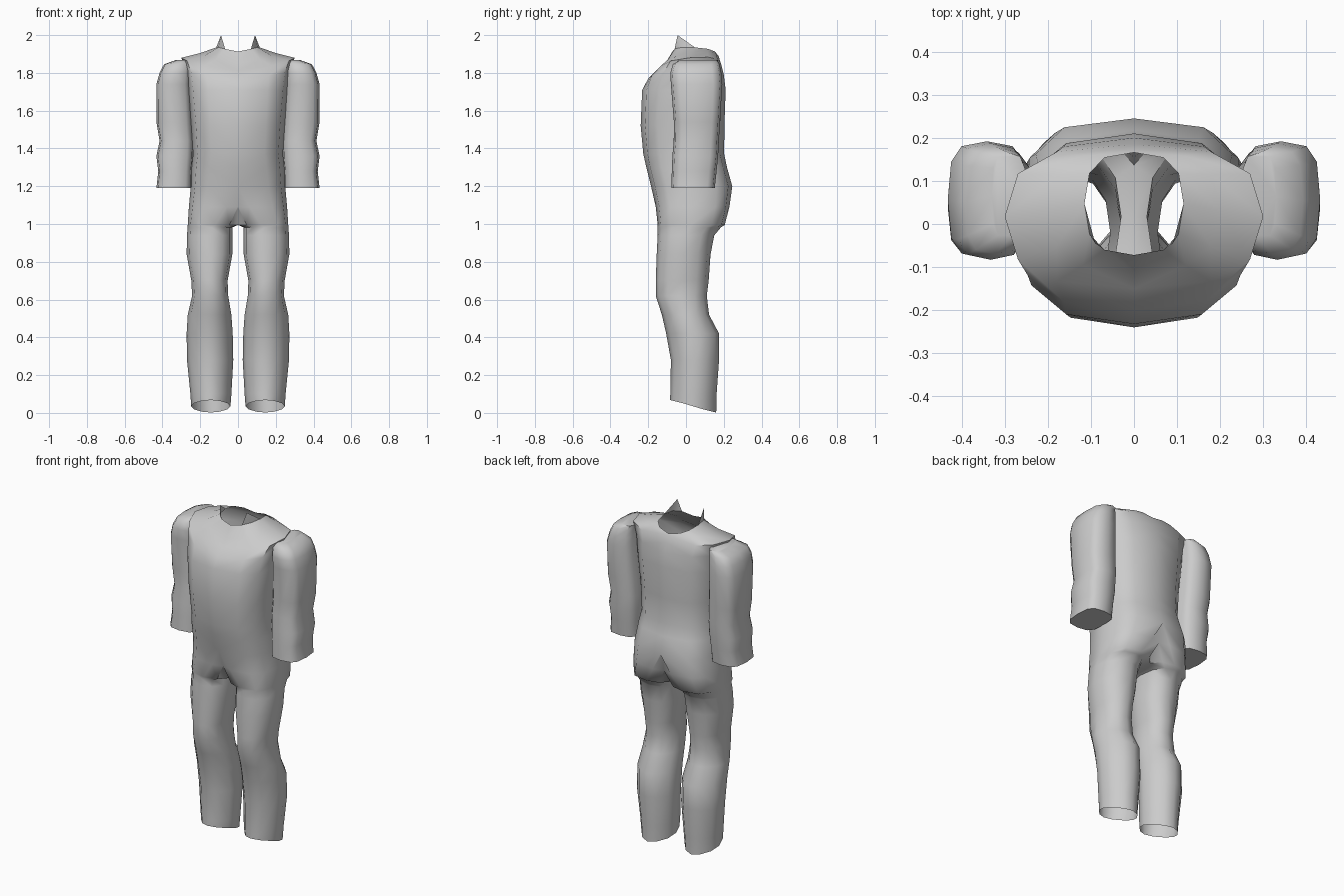
import bpy, bmesh
from math import sin, cos, radians, copysign

cube = bpy.data.objects.get("Cube")
if cube:
    bpy.data.objects.remove(cube)

cloth = bpy.data.materials.new("grey_cloth")
cloth.use_nodes = True
GREY = (0.6, 0.6, 0.6, 1)
cloth.diffuse_color = GREY
cloth.node_tree.nodes["Principled BSDF"].inputs["Base Color"].default_value = GREY

SIDES = 12


def power(value, p):
    return copysign(abs(value) ** p, value) if abs(value) > 1e-6 else 0.0


def section(z, inner, centre, outer, front, back, p, lift=0, tilt=0):
    """Closed rounded section, running from the front round the outer side."""
    points = []
    for k in range(SIDES):
        a = radians(360 * k / SIDES - 90)
        half = outer - centre if cos(a) >= 0 else centre - inner
        x = centre + half * power(cos(a), p)
        y = (front + back) / 2 + (back - front) / 2 * power(sin(a), p)
        if inner == 0 and x < 0.025:
            x = 0
        points.append((x, y, z + lift * abs(cos(a)) - tilt * sin(a)))
    return points


def loft(bm, sections):
    """Skin the sections, leaving out walls lying on the mirror plane."""
    rings = [[bm.verts.new(p) for p in s] for s in sections]
    for a, b in zip(rings, rings[1:]):
        for k in range(SIDES):
            n = (k + 1) % SIDES
            quad = (a[k], a[n], b[n], b[k])
            if max(v.co.x for v in quad) > 0.001:
                bm.faces.new(quad)
    return rings


def finish(bm, name, angle):
    """Turn a half mesh into a mirrored, smooth shaded object."""
    bmesh.ops.delete(bm, geom=[v for v in bm.verts if not v.link_faces], context="VERTS")
    bmesh.ops.recalc_face_normals(bm, faces=bm.faces)
    mesh = bpy.data.meshes.new(name)
    bm.to_mesh(mesh)
    bm.free()
    mesh.materials.append(cloth)
    obj = bpy.data.objects.new(name, mesh)
    bpy.context.collection.objects.link(obj)
    mirror = obj.modifiers.new("mirror", "MIRROR")
    mirror.use_clip = True
    bpy.ops.object.select_all(action="DESELECT")
    obj.select_set(True)
    bpy.context.view_layer.objects.active = obj
    bpy.ops.object.shade_smooth_by_angle(angle=radians(angle))


# Lower leg: height, inner x, centre x, outer x, front y, back y
calf = [
    (0.10, 0.035, 0.145, 0.252, -0.083, 0.162),
    (0.28, 0.025, 0.145, 0.27, -0.08, 0.175),
    (0.42, 0.028, 0.145, 0.272, -0.105, 0.175),
    (0.52, 0.035, 0.145, 0.266, -0.128, 0.122),
]
thigh = [
    (0.62, 0.052, 0.145, 0.243, -0.16, 0.11),
    (0.70, 0.055, 0.145, 0.247, -0.16, 0.12),
    (0.84, 0.03, 0.14, 0.272, -0.155, 0.13),
    (0.94, 0.03, 0.14, 0.27, -0.15, 0.15),
    (0.982, 0.03, 0.14, 0.267, -0.15, 0.185),
]
# Hips, where the two legs merge
hips = [
    (0.995, 0, 0.12, 0.266, -0.15, 0.205),
    (1.09, 0, 0.06, 0.26, -0.16, 0.23),
    (1.20, 0, 0.02, 0.25, -0.185, 0.245),
    (1.30, 0, 0, 0.245, -0.21, 0.217),
]
# Torso: height, outer x, front y, back y, shoulder lift, front tilt
torso = [
    (1.37, 0.238, -0.226, 0.202, 0, 0),
    (1.52, 0.248, -0.24, 0.203, 0, 0),
    (1.71, 0.265, -0.232, 0.21, 0, 0),
    (1.78, 0.275, -0.20, 0.2, 0.03, -0.01),
    (1.83, 0.30, -0.15, 0.185, 0.05, -0.02),
    (1.87, 0.20, -0.11, 0.172, 0.035, -0.02),
    (1.905, 0.115, -0.072, 0.166, 0.03, 0.008),
]

bm = bmesh.new()
sections = [section(0.035, 0.04, 0.145, 0.248, -0.085, 0.16, 1.15, 0, 0.033)]
sections += [section(*row, 1.1) for row in calf]
sections += [section(*row, 0.9) for row in thigh]
sections += [section(*row, 0.7) for row in hips]
sections += [section(z, 0, 0, x, f, b, 0.75, lift, tilt)
             for z, x, f, b, lift, tilt in torso]
neck = loft(bm, sections)[-1]

# Pointed collar tip
tip = bm.verts.new((0.09, -0.045, 2.0))
for k in (1, 2):
    bm.faces.new((neck[k], neck[k + 1], tip))
finish(bm, "body_suit", 50)

# Sleeve: height, inner x, outer x, front y, back y
sleeve = [
    (1.19, 0.245, 0.432, -0.078, 0.152),
    (1.28, 0.243, 0.422, -0.075, 0.162),
    (1.36, 0.235, 0.432, -0.072, 0.17),
    (1.44, 0.235, 0.415, -0.065, 0.174),
    (1.54, 0.24, 0.432, -0.064, 0.18),
    (1.74, 0.25, 0.432, -0.08, 0.192),
    (1.80, 0.25, 0.415, -0.083, 0.187),
    (1.845, 0.25, 0.392, -0.07, 0.178),
    (1.868, 0.25, 0.33, -0.035, 0.165),
]
bm = bmesh.new()
rings = loft(bm, [section(z, i, (i + o) / 2, o, f, b, 0.62)
                  for z, i, o, f, b in sleeve])
# Closed shoulder and cuff ends
for end in (rings[0], rings[-1]):
    bm.faces.new(end)
finish(bm, "sleeves", 50)
